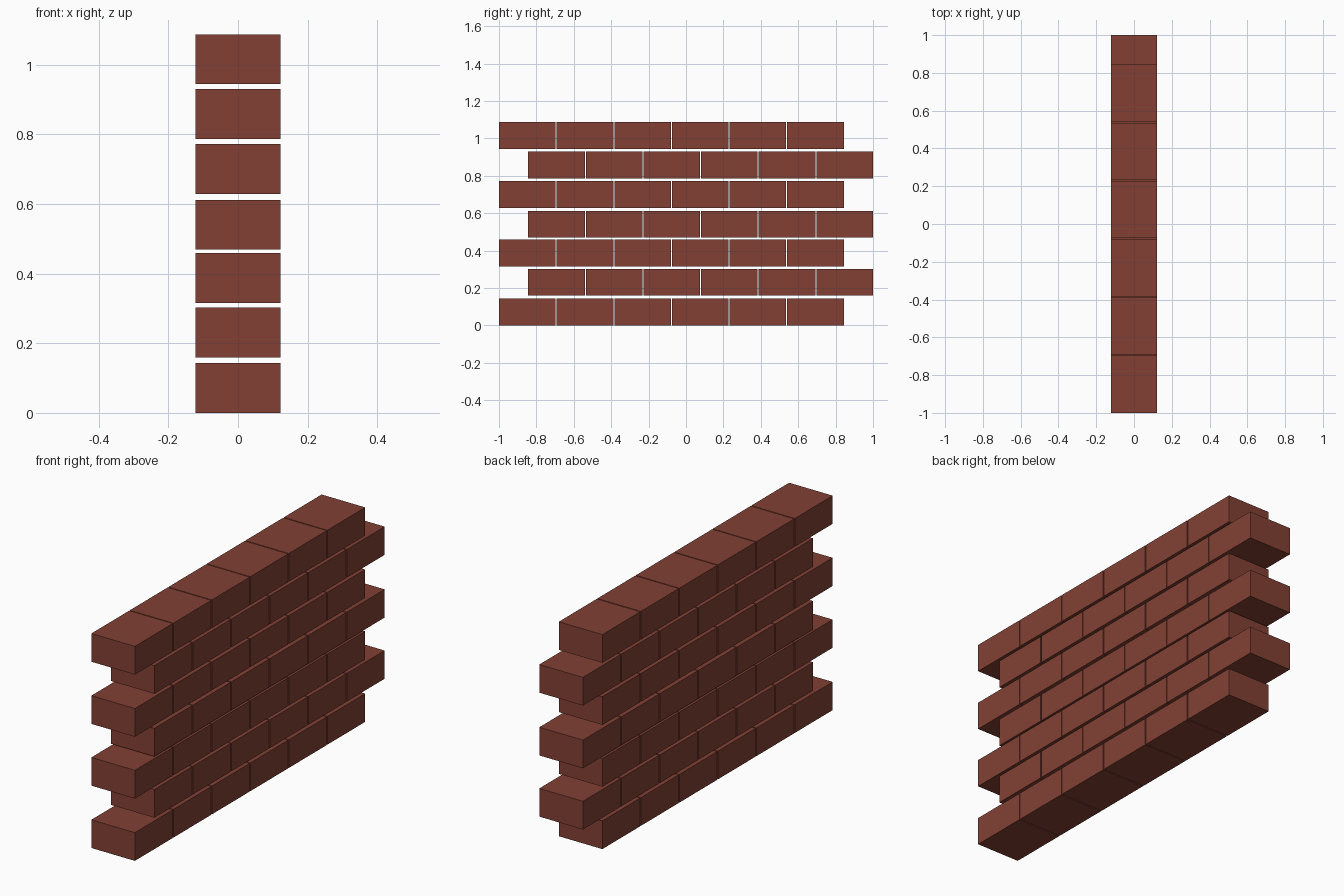
import bpy

if "Cube" in bpy.data.objects:
    bpy.data.objects.remove(bpy.data.objects["Cube"])

# Brick and wall dimensions
WIDTH, LENGTH, HEIGHT = 0.244, 0.303, 0.143
PITCH = (1.844 - LENGTH) / 5
ROW_Z = (0.0, 0.159, 0.316, 0.469, 0.629, 0.787, 0.944)

brick_red = bpy.data.materials.new("brick red")
brick_red.diffuse_color = (0.223, 0.051, 0.034, 1)
brick_red.use_nodes = True
brick_red.node_tree.nodes["Principled BSDF"].inputs["Base Color"].default_value = brick_red.diffuse_color


def brick_mesh():
    """One brick, resting on z = 0 and starting at y = 0."""
    verts = [(x, y, z) for x in (-WIDTH / 2, WIDTH / 2)
             for y in (0, LENGTH) for z in (0, HEIGHT)]
    faces = [(0, 1, 3, 2), (4, 6, 7, 5), (0, 4, 5, 1),
             (2, 3, 7, 6), (0, 2, 6, 4), (1, 5, 7, 3)]
    mesh = bpy.data.meshes.new("brick")
    mesh.from_pydata(verts, [], faces)
    mesh.materials.append(brick_red)
    return mesh


# Seven courses of six bricks, every second course shifted by half a brick
mesh = brick_mesh()
for row, z in enumerate(ROW_Z):
    start = -1.0 if row % 2 == 0 else -0.844
    for col in range(6):
        brick = bpy.data.objects.new(f"brick_row{row + 1}_{col + 1}", mesh)
        brick.location = (0, start + col * PITCH, z)
        bpy.context.collection.objects.link(brick)
